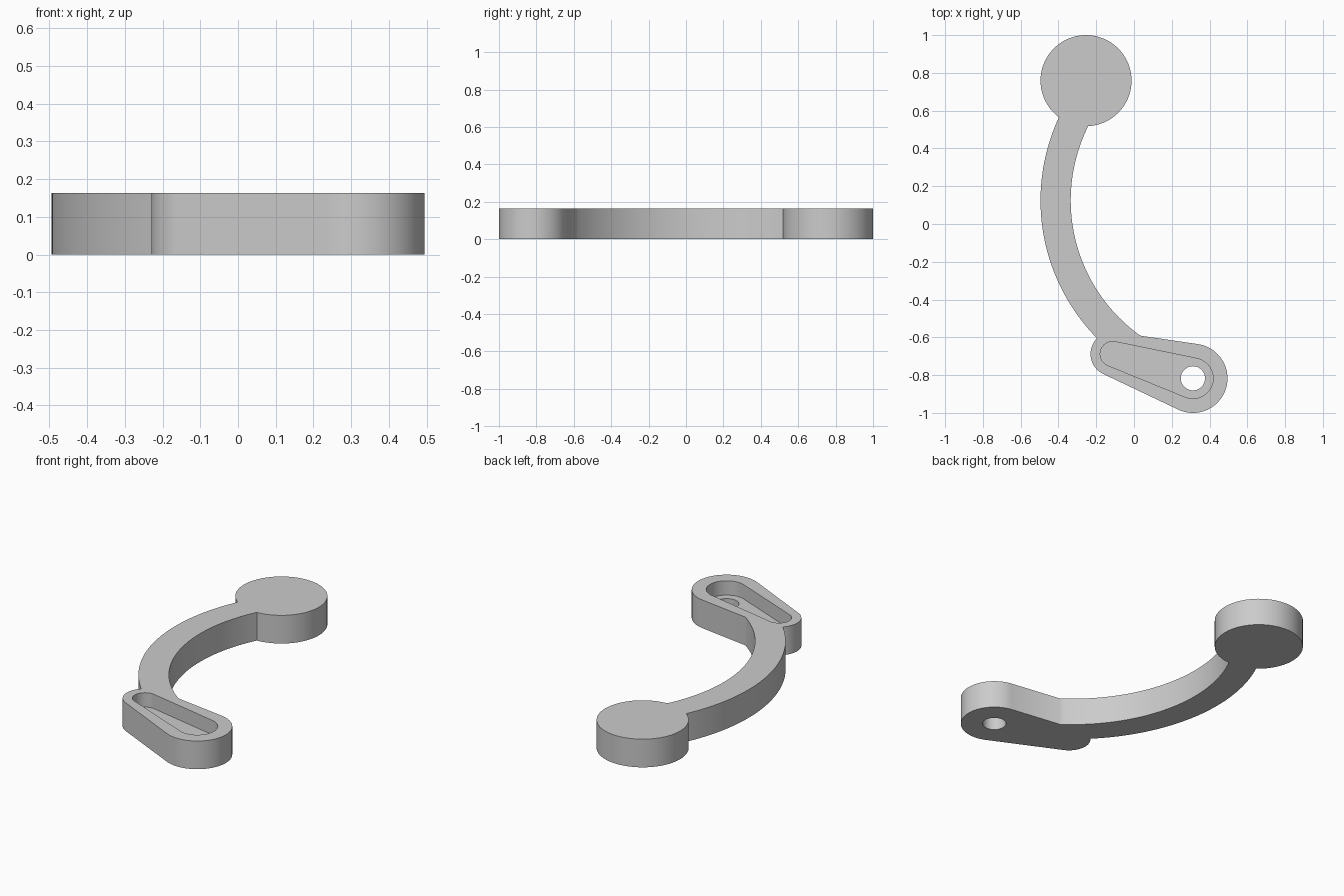
import bpy
import bmesh
from math import acos, atan2, cos, hypot, pi, radians, sin

HEIGHT = 0.163
FLOOR = 0.08

if "Cube" in bpy.data.objects:
    bpy.data.objects.remove(bpy.data.objects["Cube"], do_unlink=True)

grey = bpy.data.materials.new("plain grey")
grey.use_nodes = True
grey.diffuse_color = (0.6, 0.6, 0.6, 1)
grey.node_tree.nodes["Principled BSDF"].inputs["Base Color"].default_value = (0.6, 0.6, 0.6, 1)


def arc(centre, radius, start, end, steps):
    """Points along an arc, both ends included."""
    angles = [start + (end - start) * i / steps for i in range(steps + 1)]
    return [(centre[0] + radius * cos(a), centre[1] + radius * sin(a)) for a in angles]


def circle(centre, radius, steps=96):
    return arc(centre, radius, 0, 2 * pi, steps)[:-1]


def tapered_slot(big, big_r, small, small_r):
    """Two unequal rounded ends joined by their common tangents."""
    dx, dy = small[0] - big[0], small[1] - big[1]
    t = atan2(dy, dx)
    beta = acos((big_r - small_r) / hypot(dx, dy))
    return (arc(big, big_r, t + beta, t + 2 * pi - beta, 56)
            + arc(small, small_r, t - beta, t + beta, 40))


def prism(name, outline, z0, z1):
    """Extrude a counter-clockwise outline between two heights."""
    bm = bmesh.new()
    base = bm.faces.new([bm.verts.new((x, y, z0)) for x, y in outline])
    top = bmesh.ops.extrude_face_region(bm, geom=[base])["geom"]
    verts = [v for v in top if isinstance(v, bmesh.types.BMVert)]
    bmesh.ops.translate(bm, verts=verts, vec=(0, 0, z1 - z0))
    bmesh.ops.recalc_face_normals(bm, faces=bm.faces)
    mesh = bpy.data.meshes.new(name)
    bm.to_mesh(mesh)
    bm.free()
    mesh.materials.append(grey)
    obj = bpy.data.objects.new(name, mesh)
    bpy.context.collection.objects.link(obj)
    return obj


def combine(target, tool, operation):
    """Apply a boolean and discard the tool."""
    bpy.context.view_layer.objects.active = target
    mod = target.modifiers.new(operation.lower(), "BOOLEAN")
    mod.operation = operation
    mod.solver = "EXACT"
    mod.object = tool
    bpy.ops.object.modifier_apply(modifier=mod.name)
    bpy.data.objects.remove(tool, do_unlink=True)


# Curved arm
hub = (0.545, 0.125)
start, end = radians(145), radians(236)
body = prism("curved_lever", arc(hub, 1.04, start, end, 64) + arc(hub, 0.88, end, start, 64),
             0, HEIGHT)

# Round pad at the back end
combine(body, prism("round_pad", circle((-0.254, 0.759), 0.241), 0, HEIGHT), "UNION")

# Tapered foot at the front end
pivot, tip = (0.312, -0.817), (-0.113, -0.688)
combine(body, prism("tapered_foot", tapered_slot(pivot, 0.183, tip, 0.117), 0, HEIGHT), "UNION")

# Recess in the foot and the through hole in its floor
combine(body, prism("recess_cutter", tapered_slot(pivot, 0.107, tip, 0.066), FLOOR, HEIGHT + 0.1),
        "DIFFERENCE")
combine(body, prism("hole_cutter", circle(pivot, 0.064, 48), -0.1, HEIGHT + 0.1), "DIFFERENCE")

# Smooth round walls, sharp rims
bpy.ops.object.select_all(action="DESELECT")
body.select_set(True)
bpy.context.view_layer.objects.active = body
bpy.ops.object.shade_smooth_by_angle(angle=radians(30))
